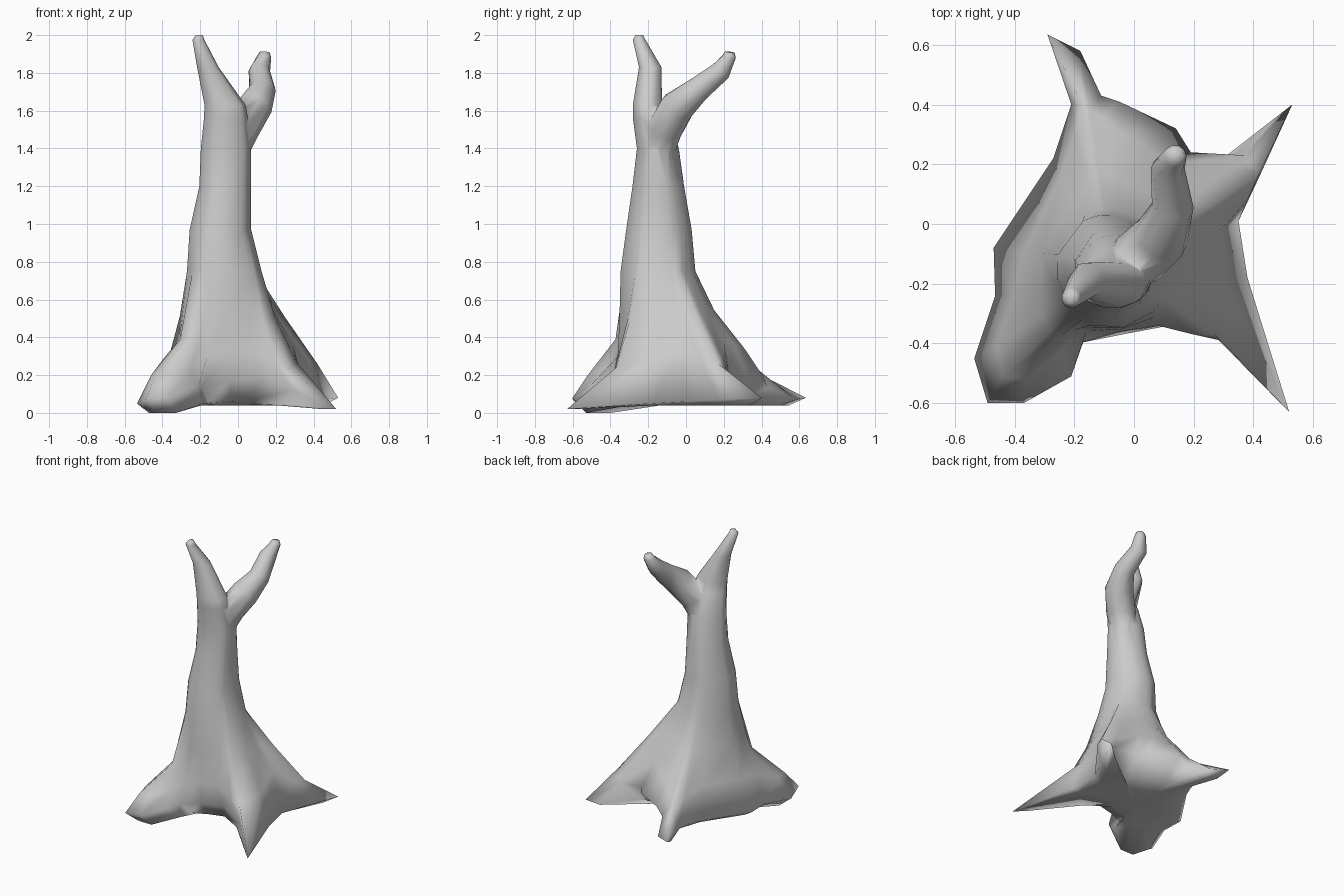
import bpy, bmesh, math
from mathutils import Vector

if "Cube" in bpy.data.objects:
    bpy.data.objects.remove(bpy.data.objects["Cube"])

CX, CY = -0.09, -0.16          # trunk axis near the ground
# Root columns, anticlockwise: knee (x, y, z), rim (x, y, z)
side_right = [(.29, -.02, .36, .35, .01, .06), (.38, .08, .27, .43, .18, .07)]
root_back_right = [(.42, .17, .26, .53, .40, .08), (.31, .19, .30, .37, .23, .18),
                   (.12, .20, .38, .19, .24, .20)]
root_back_left = [(.05, .25, .37, .14, .32, .20), (-.05, .31, .34, -.05, .41, .19),
                  (-.11, .36, .26, -.11, .43, .14), (-.15, .38, .23, -.18, .58, .07),
                  (-.175, .40, .2, -.29, .635, .08), (-.20, .30, .25, -.21, .40, .08)]
side_left = [(-.25, .15, .30, -.27, .22, .07), (-.37, -.09, .28, -.47, -.08, .07)]
root_front_left = [(-.40, -.23, .28, -.465, -.24, .07), (-.46, -.41, .20, -.535, -.45, .05),
                   (-.44, -.51, .19, -.49, -.60, .07), (-.36, -.52, .20, -.37, -.60, .08),
                   (-.25, -.43, .23, -.21, -.51, .14)]
root_front_right = [(-.16, -.36, .30, -.19, -.40, .14), (-.05, -.36, .32, -.04, -.37, .17),
                    (.08, -.34, .32, .12, -.34, .18), (.20, -.37, .26, .29, -.39, .12),
                    (.27, -.37, .24, .52, -.63, .02), (.31, -.18, .27, .38, -.18, .05)]
columns = (side_right + root_back_right + root_back_left + side_left
           + root_front_left + root_front_right)

# Trunk and left branch sections: z, centre x, centre y, radius x, radius y
sections = [(.75, -.075, -.15, .20, .20), (.97, -.095, -.145, .165, .175),
            (1.2, -.07, -.148, .138, .138), (1.4, -.065, -.15, .135, .112),
            (1.56, -.065, -.185, .118, .098),
            (1.63, -.07, -.205, .11, .078), (1.83, -.16, -.19, .058, .06),
            (1.975, -.21, -.248, .032, .034), (2.0, -.205, -.248, .018, .02)]


def loft(name, rings):
    """Skin closed rings from bottom to top and cap both ends."""
    bm = bmesh.new()
    vs = [[bm.verts.new(p) for p in r] for r in rings]
    n = len(rings[0])
    for a, b in zip(vs, vs[1:]):
        for i in range(n):
            j = (i + 1) % n
            bm.faces.new((a[i], a[j], b[j], b[i]))
    for ring in (vs[0], vs[-1]):
        c = bm.verts.new(sum((v.co for v in ring), Vector()) / n)
        for i in range(n):
            bm.faces.new((ring[i], ring[(i + 1) % n], c))
    bmesh.ops.recalc_face_normals(bm, faces=bm.faces)
    mesh = bpy.data.meshes.new(name)
    bm.to_mesh(mesh)
    bm.free()
    ob = bpy.data.objects.new(name, mesh)
    bpy.context.collection.objects.link(ob)
    return ob


# Trunk with flared roots
knees = [Vector(c[:3]) for c in columns]
rims = [Vector(c[3:]) for c in columns]
angles = [math.atan2(k.y - CY, k.x - CX) for k in knees]
upper = [[Vector((cx + rx * math.cos(a), cy + ry * math.sin(a), z)) for a in angles]
         for z, cx, cy, rx, ry in sections]
middle = []
for c, k, t in zip(columns, knees, upper[0]):
    if c in root_front_left:           # blunt root leaves the trunk low down
        m = t.lerp(k, .3)
        m.z = .39
    else:
        m = t.lerp(k, .48 if c in root_back_right else .38)
        m.z = (t.z + k.z) / 2
    middle.append(m)
# Rounded underside: the high rims between roots curve in and down to the floor
hub = Vector((-.05, -.05, 0))
under = []
for c, r in zip(columns, rims):
    u = r.lerp(hub, .13 + max(0, r.z - .08) * 1.5)
    u.z = 0 if c in root_front_left[1:4] else min(.04 + max(0, r.z - .1) * .3, r.z)
    under.append(u)
inner = [r.lerp(hub, .55) for r in rims]
for p in inner:
    p.z = .04
trunk = loft("trunk_with_roots", [inner, under, rims, knees, middle] + upper)

# Right branch: a bent tapering tube
path = [(-.03, -.14, 1.36, .075), (.015, -.115, 1.5, .098), (.09, -.045, 1.62, .094),
        (.13, .06, 1.71, .070), (.113, .185, 1.81, .057), (.138, .228, 1.885, .038),
        (.142, .232, 1.91, .026)]
pts = [Vector(p[:3]) for p in path]
rings = []
for i, p in enumerate(pts):
    d = (pts[min(i + 1, len(pts) - 1)] - pts[max(i - 1, 0)]).normalized()
    if i >= len(pts) - 2:
        d = Vector((.1, .15, 1)).normalized()
    u = Vector((1, 0, 0))
    u = (u - d * u.dot(d)).normalized()
    v = d.cross(u)
    rings.append([p + path[i][3] * (u * math.cos(a) + v * math.sin(a))
                  for a in (2 * math.pi * k / 10 for k in range(10))])
branch = loft("right_branch", rings)

# Weld the branch into the trunk
mod = trunk.modifiers.new("weld_branch", 'BOOLEAN')
mod.operation = 'UNION'
mod.solver = 'EXACT'
mod.object = branch
bpy.context.view_layer.objects.active = trunk
trunk.select_set(True)
bpy.ops.object.modifier_apply(modifier=mod.name)
bpy.data.objects.remove(branch)
bpy.ops.object.shade_smooth_by_angle(angle=math.radians(120))
